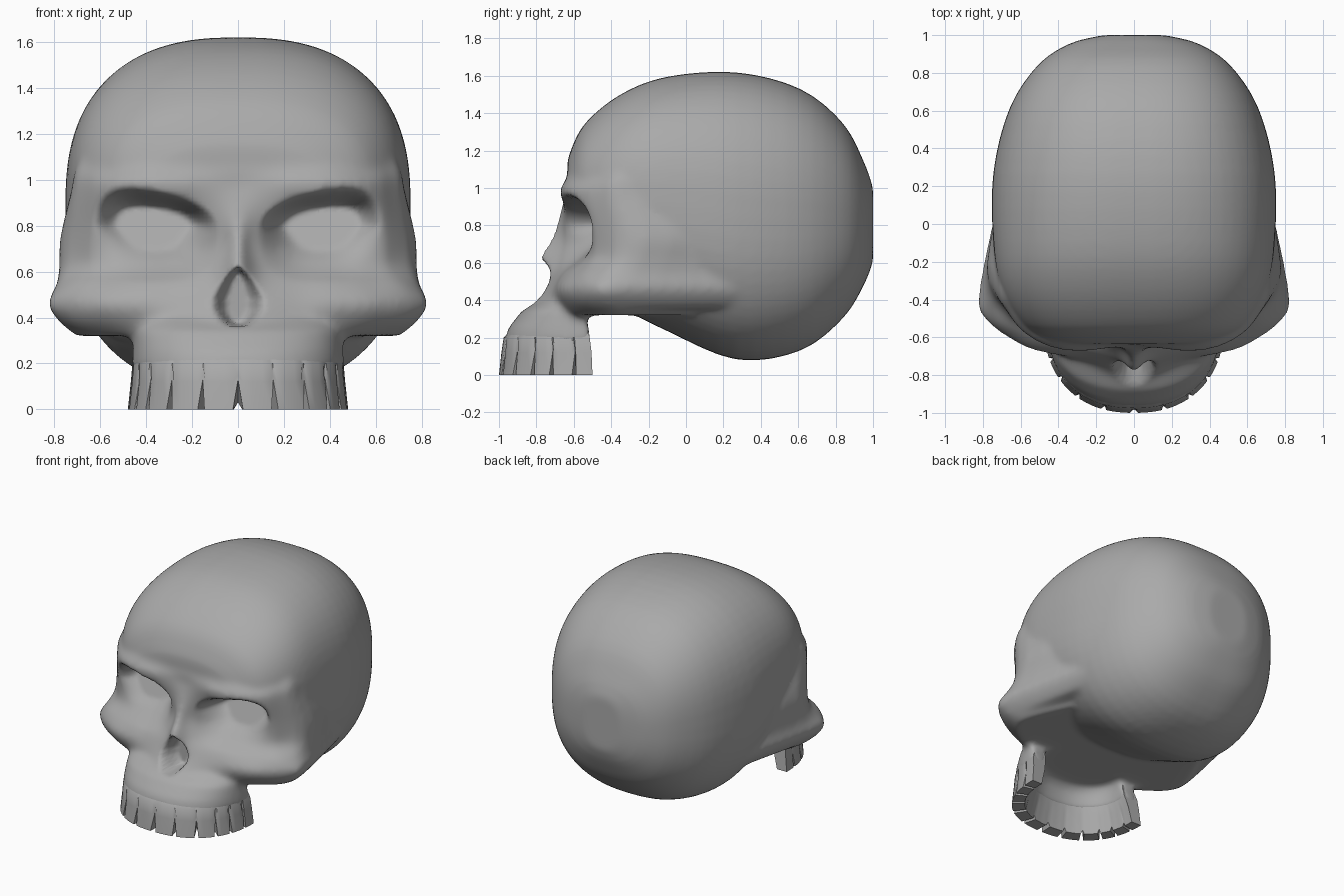
import bpy, bmesh, math

if "Cube" in bpy.data.objects:
    bpy.data.objects.remove(bpy.data.objects["Cube"])


def catmull(pts, k):
    """Smooth curve through points of any dimension, k steps per span."""
    out = []
    n = len(pts)
    for i in range(n - 1):
        a, b, c, d = pts[max(i - 1, 0)], pts[i], pts[i + 1], pts[min(i + 2, n - 1)]
        for j in range(k):
            t = j / k
            out.append(tuple(
                0.5 * (2 * q + (r - p) * t + (2 * p - 5 * q + 4 * r - s) * t * t
                       + (3 * q - p - 3 * r + s) * t ** 3)
                for p, q, r, s in zip(a, b, c, d)))
    out.append(tuple(pts[-1]))
    return out


def loft(bm, rings):
    """Skin closed rings and cap both ends."""
    vs = [[bm.verts.new(p) for p in r] for r in rings]
    n = len(vs[0])
    for a, b in zip(vs, vs[1:]):
        for i in range(n):
            bm.faces.new((a[i], a[(i + 1) % n], b[(i + 1) % n], b[i]))
    bm.faces.new(vs[0][::-1])
    bm.faces.new(vs[-1])


def finish(bm, name):
    bmesh.ops.recalc_face_normals(bm, faces=bm.faces[:])
    me = bpy.data.meshes.new(name)
    bm.to_mesh(me)
    bm.free()
    me.materials.append(bone)
    ob = bpy.data.objects.new(name, me)
    bpy.context.collection.objects.link(ob)
    bpy.ops.object.select_all(action='DESELECT')
    ob.select_set(True)
    bpy.context.view_layer.objects.active = ob
    return ob


def apply_mod(ob, kind, **settings):
    m = ob.modifiers.new(kind, kind)
    for k, v in settings.items():
        setattr(m, k, v)
    bpy.ops.object.modifier_apply(modifier=m.name)


def power(v, e):
    return math.copysign(abs(v) ** e, v)


def smoothstep(t):
    t = max(0.0, min(1.0, t))
    return t * t * (3 - 2 * t)


def arch(a, sx, sy, cy, z):
    """Point on the horseshoe of the jaw."""
    return (sx * power(math.sin(a), 0.87), cy - sy * abs(math.cos(a)) ** 0.87, z)


bone = bpy.data.materials.new("dark_grey")
bone.diffuse_color = (0.4, 0.4, 0.4, 1)
bone.use_nodes = True
bone.node_tree.nodes["Principled BSDF"].inputs["Base Color"].default_value = bone.diffuse_color
bm = bmesh.new()

# Braincase: rounded sections along y (y, half width, bottom z, top z)
sections = [
    (-0.635, 0.30, 0.80, 1.12), (-0.62, 0.42, 0.72, 1.19), (-0.54, 0.58, 0.55, 1.345),
    (-0.35, 0.70, 0.37, 1.50), (-0.10, 0.745, 0.235, 1.595), (0.27, 0.745, 0.083, 1.618),
    (0.61, 0.66, 0.13, 1.53), (0.84, 0.51, 0.305, 1.345), (0.955, 0.34, 0.49, 1.13),
    (1.0, 0.16, 0.61, 1.0)]
rings = []
for y, w, zb, zt in catmull(sections, 4):
    ring = []
    for i in range(64):
        a = 2 * math.pi * i / 64
        ring.append((w * power(math.cos(a), 0.8), y,
                     (zb + zt) / 2 + (zt - zb) / 2 * power(math.sin(a), 0.8)))
    rings.append(ring)
loft(bm, rings)

# Face: half outlines per height (z, then x, y pairs from the middle to the side)
levels = [
    (0.32, 0, -.88, .15, -.84, .30, -.74, .41, -.64, .55, -.55, .68, -.43, .69, -.28),
    (0.38, 0, -.83, .13, -.80, .28, -.73, .42, -.67, .58, -.61, .75, -.48, .765, -.30),
    (0.46, 0, -.77, .12, -.75, .27, -.71, .43, -.69, .60, -.64, .80, -.49, .815, -.32),
    (0.54, 0, -.76, .12, -.71, .27, -.67, .42, -.65, .58, -.60, .74, -.50, .79, -.28),
    (0.62, 0, -.785, .09, -.68, .24, -.61, .40, -.58, .56, -.53, .68, -.46, .78, -.25),
    (0.75, 0, -.71, .07, -.65, .22, -.59, .40, -.57, .56, -.52, .67, -.46, .775, -.22),
    (0.96, 0, -.645, .12, -.655, .25, -.67, .40, -.66, .55, -.60, .66, -.48, .725, -.28),
    (1.04, 0, -.64, .12, -.64, .25, -.645, .40, -.635, .53, -.575, .65, -.46, .71, -.28),
    (1.15, 0, -.60, .12, -.60, .25, -.59, .38, -.56, .50, -.50, .60, -.40, .66, -.25)]
rings = []
for lv in catmull(levels, 4):
    half = [(lv[i], lv[i + 1]) for i in range(1, 15, 2)]
    x, y = half[-1]
    half.append((x - 0.15, y + 0.35) if lv[0] < 0.36 else (x - 0.13, y + 0.6))
    full = [(-x, y) for x, y in half[:0:-1]] + half
    rings.append([(x, y, lv[0]) for x, y in catmull(full, 4)])
loft(bm, rings)

# Gum: horseshoe wall, outside down then inside up (z, half width, depth, back y)
gum = [(.46, .36, .10, -.56), (.40, .41, .22, -.56), (.34, .45, .33, -.55),
       (.25, .46, .43, -.52), (.17, .465, .465, -.51), (.17, .355, .355, -.51),
       (.28, .33, .30, -.53), (.42, .28, .12, -.56)]
loft(bm, [[arch(math.pi * (i / 40 - 0.5), sx, sy, cy, z) for z, sx, sy, cy in gum]
          for i in range(41)])

# Fuse braincase, face and gum into one bone
skull = finish(bm, "skull_bone")
apply_mod(skull, 'REMESH', mode='VOXEL', voxel_size=0.018)
apply_mod(skull, 'SMOOTH', factor=0.5, iterations=9)

# Press in the eye sockets and the nose opening
for v in skull.data.vertices:
    x, y, z = abs(v.co.x), v.co.y, v.co.z
    if y > -0.3:
        continue
    dx, dz = x - 0.365, z - 0.755
    h = max(0.05, 0.20 + 0.2 * dx) if dz > 0 else 0.21
    r = (abs(dx / 0.275) ** 2.8 + abs(dz / h) ** 2.8) ** (1 / 2.8)
    floor = -0.40 - 0.4 * max(0.0, 0.88 - z)
    if r < 1 and y < floor:
        soft = 0.4 + 0.5 * max(0.0, min(1.0, 0.3 - dz / 0.15))
        v.co.y += (floor - y) * smoothstep((1 - r) / soft)
    u = (z - 0.365) / 0.245
    if 0 < u < 1 and y < -0.64:
        wide = 0.115 * min(1, (u / 0.3) ** 0.4, ((1 - u) / 0.5) ** 0.6)
        if x < wide:
            v.co.y += (-0.64 - y) * smoothstep((1 - x / wide) / 0.6)
apply_mod(skull, 'SMOOTH', factor=0.5, iterations=2)
skull.data.shade_smooth()

# Teeth: lower part of the horseshoe with grooves between the teeth
gaps = [0, 0.287, 0.622, 0.93, 1.17, 1.42, math.pi / 2]
samples = []
for a, b in zip(gaps, gaps[1:]):
    samples += [(a, True)] + [(a + (b - a) * f, False) for f in (0.1, 0.35, 0.65, 0.9)]
samples.append((math.pi / 2, False))
samples = [(-a, g) for a, g in samples[:0:-1]] + samples

wall = [(.28, .43, .37, -.53), (.2, .46, .46, -.515), (.12, .467, .482, -.505),
        (0, .48, .50, -.50), (0, .40, .41, -.50), (.12, .37, .38, -.505),
        (.2, .35, .34, -.52), (.28, .345, .32, -.53)]
rings = []
for a, gap in samples:
    ring = []
    for i, (z, sx, sy, cy) in enumerate(wall):
        s = 1.0
        if gap and z < 0.19:
            s = 0.96 if i < 4 else 1.0
            z = 0.13 + 0.15 * z if i < 4 else max(z, 0.03)
        ring.append(arch(a, s * sx, s * sy, cy, z))
    rings.append(ring)
bm = bmesh.new()
loft(bm, rings)
finish(bm, "upper_teeth")
bpy.ops.object.shade_smooth_by_angle(angle=math.radians(50))
